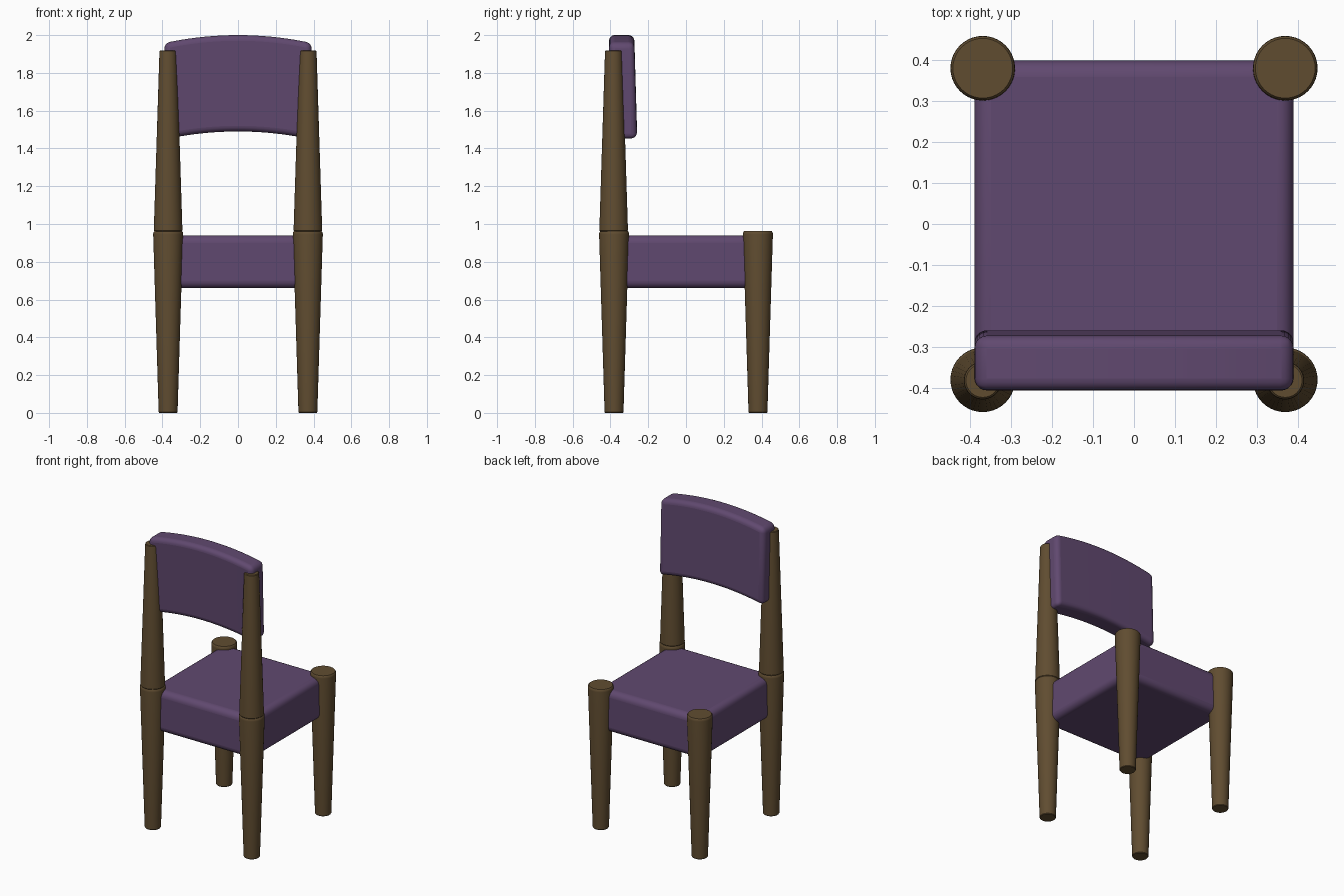
import bpy, bmesh, math

if "Cube" in bpy.data.objects:
    bpy.data.objects.remove(bpy.data.objects["Cube"])


def material(name, rgb):
    m = bpy.data.materials.new(name)
    m.diffuse_color = (*rgb, 1)
    m.use_nodes = True
    m.node_tree.nodes["Principled BSDF"].inputs["Base Color"].default_value = m.diffuse_color
    return m


purple = material("purple upholstery", (0.118, 0.066, 0.160))
brown = material("brown wood", (0.117, 0.073, 0.030))


def finish(bm, name, mat, bevel=0):
    bmesh.ops.recalc_face_normals(bm, faces=bm.faces)
    me = bpy.data.meshes.new(name)
    bm.to_mesh(me)
    bm.free()
    me.materials.append(mat)
    ob = bpy.data.objects.new(name, me)
    bpy.context.collection.objects.link(ob)
    if bevel:
        b = ob.modifiers.new("rounded edges", 'BEVEL')
        b.width, b.segments = bevel, 5
        b.limit_method, b.angle_limit = 'ANGLE', math.radians(40)
    bpy.ops.object.select_all(action='DESELECT')
    ob.select_set(True)
    bpy.context.view_layer.objects.active = ob
    bpy.ops.object.shade_smooth_by_angle(angle=math.radians(35))
    return ob


def turned(name, x, y, profile, sides=40):
    """Capped lathe of (radius, z) points."""
    bm = bmesh.new()
    rings = [[bm.verts.new((x + r * math.cos(2 * math.pi * i / sides),
                            y + r * math.sin(2 * math.pi * i / sides), z))
              for i in range(sides)] for r, z in profile]
    for a, b in zip(rings, rings[1:]):
        for i in range(sides):
            j = (i + 1) % sides
            bm.faces.new((a[i], a[j], b[j], b[i]))
    bm.faces.new(rings[0])
    bm.faces.new(rings[-1])
    return finish(bm, name, brown)


# Tapered legs and the back posts standing on two of them
LEG = [(0.047, 0), (0.050, 0.004), (0.079, 0.945), (0.078, 0.956), (0.073, 0.962)]
POST = [(0.071, 0.960), (0.076, 0.966), (0.0755, 0.975), (0.046, 1.908),
        (0.045, 1.915), (0.041, 1.919)]
for side, x in (("left", -0.37), ("right", 0.37)):
    turned(f"{side}_front_leg", x, 0.381, LEG)
    turned(f"{side}_back_leg", x, -0.381, LEG)
    turned(f"{side}_back_post", x, -0.383, POST)

# Thick seat cushion
bm = bmesh.new()
bmesh.ops.create_cube(bm, size=1)
for v in bm.verts:
    v.co = (v.co.x * 0.78, v.co.y * 0.80, 0.80 + v.co.z * 0.28)
finish(bm, "seat", purple, 0.04)

# Arched backrest panel, leaning slightly back
bm = bmesh.new()
N = 24
sections = []
for i in range(N + 1):
    x = -0.39 + 0.78 * i / N
    drop = 0.042 * (x / 0.39) ** 2
    ring = []
    for y, z in ((-0.392, 1.49), (-0.259, 1.49), (-0.274, 2.0), (-0.408, 2.0)):
        ring.append(bm.verts.new((x, y, z - drop)))
    sections.append(ring)
for a, b in zip(sections, sections[1:]):
    for k in range(4):
        bm.faces.new((a[k], a[(k + 1) % 4], b[(k + 1) % 4], b[k]))
bm.faces.new(sections[0])
bm.faces.new(sections[-1])
finish(bm, "backrest", purple, 0.03)
